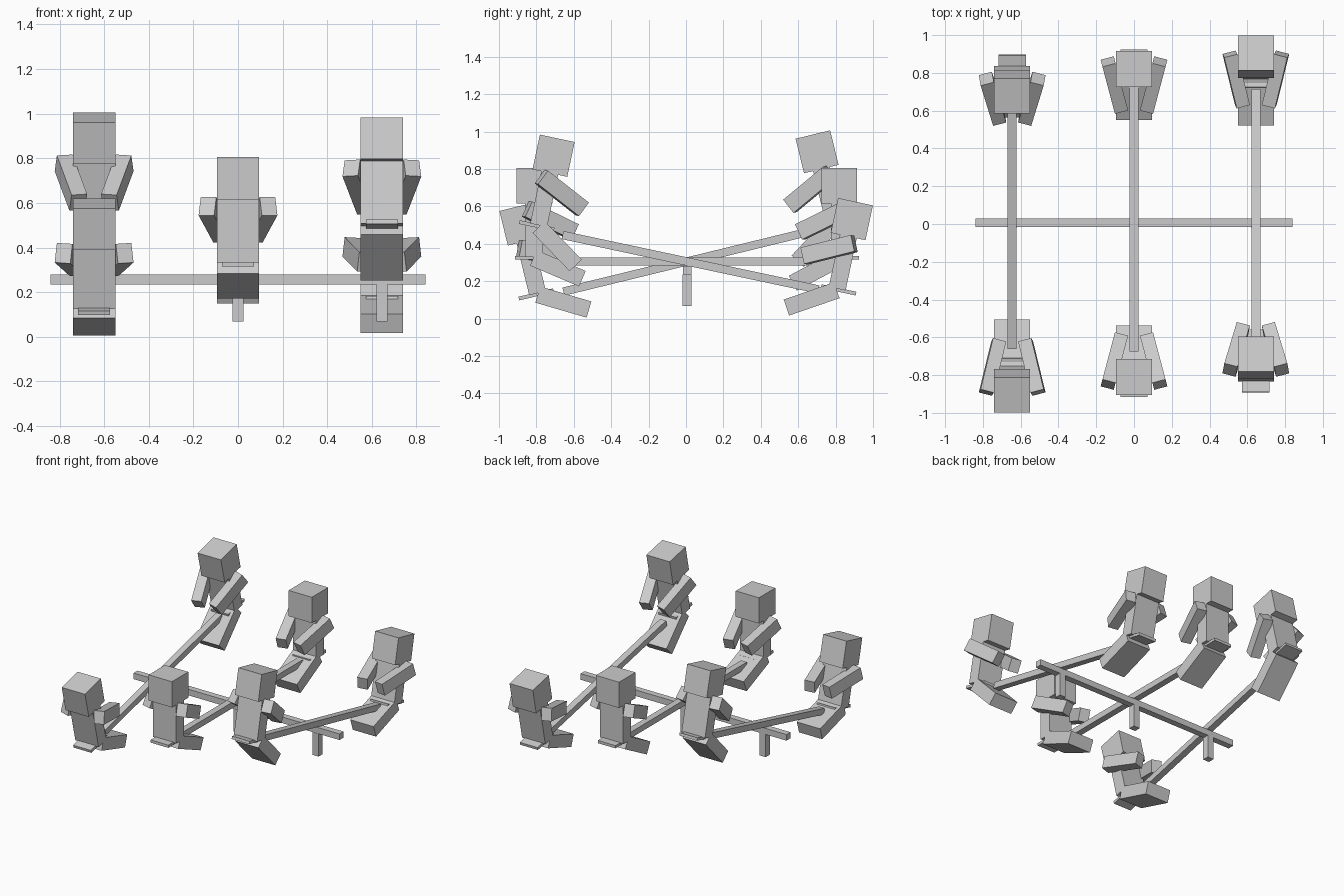
import bpy, bmesh, math
from mathutils import Matrix, Vector

if "Cube" in bpy.data.objects:
    bpy.data.objects.remove(bpy.data.objects["Cube"])

grey = bpy.data.materials.new("plain grey")
grey.diffuse_color = (0.6, 0.6, 0.6, 1)
grey.use_nodes = True
grey.node_tree.nodes["Principled BSDF"].inputs["Base Color"].default_value = grey.diffuse_color


def box(name, lo, hi, matrix=Matrix()):
    """Box between two corners, placed by a matrix."""
    lo, hi = Vector(lo), Vector(hi)
    bm = bmesh.new()
    bmesh.ops.create_cube(bm, size=1)
    bmesh.ops.scale(bm, vec=hi - lo, verts=bm.verts)
    bmesh.ops.translate(bm, vec=(lo + hi) / 2, verts=bm.verts)
    bm.transform(matrix)
    mesh = bpy.data.meshes.new(name)
    bm.to_mesh(mesh)
    bm.free()
    mesh.materials.append(grey)
    obj = bpy.data.objects.new(name, mesh)
    bpy.context.collection.objects.link(obj)
    return obj


def rider(tag, m, leg_pitch):
    """Seated figure at +y of the pivot, looking towards the pivot."""
    box(tag + "_seat", (-0.072, 0.73, 0.01), (0.072, 0.92, 0.03), m)
    box(tag + "_torso", (-0.095, 0.77, 0.025), (0.095, 0.862, 0.31), m)
    box(tag + "_head", (-0.095, 0.72, 0.31), (0.095, 0.91, 0.5), m)
    # both legs as one block, hinged at its lower outer edge
    hip = Matrix.Translation((0, 0.839, -0.022)) @ Matrix.Rotation(math.radians(leg_pitch), 4, 'X')
    box(tag + "_legs", (-0.095, -0.285, 0), (0.095, 0, 0.09), m @ hip)
    # arms reach forward, down and inward
    for side, label in ((-1, "left"), (1, "right")):
        d = Vector((-0.265 * side, -1, -0.488)).normalized()
        across = d.cross(Vector((0, 0, 1))).normalized()
        up = across.cross(d)
        arm = Matrix((across, d, up)).transposed().to_4x4()
        arm.translation = (0.137 * side, 0.855, 0.28)
        box(f"{tag}_{label}_arm", (-0.036, 0, -0.045), (0.036, 0.285, 0.045), m @ arm)


# shared axle bar
box("axle_bar", (-0.84, -0.017, 0.235), (0.84, 0.029, 0.28))

# x position, tilt, front leg pitch, back leg pitch
seesaws = {"left": (-0.645, 13.7, 30, 33),
           "middle": (0, 0, 23, 28),
           "right": (0.645, -12, 34, 31)}
for tag, (x, tilt, front, back) in seesaws.items():
    box(tag + "_post", (x - 0.025, -0.019, 0.068), (x + 0.025, 0.029, 0.235))
    pivot = Matrix.Translation((x, 0.005, 0.305)) @ Matrix.Rotation(math.radians(tilt), 4, 'X')
    box(tag + "_beam", (-0.024, -0.68, -0.022), (0.024, 0.72, 0.022), pivot)
    rider(tag + "_back_rider", pivot, back)
    rider(tag + "_front_rider", pivot @ Matrix.Rotation(math.pi, 4, 'Z'), front)
